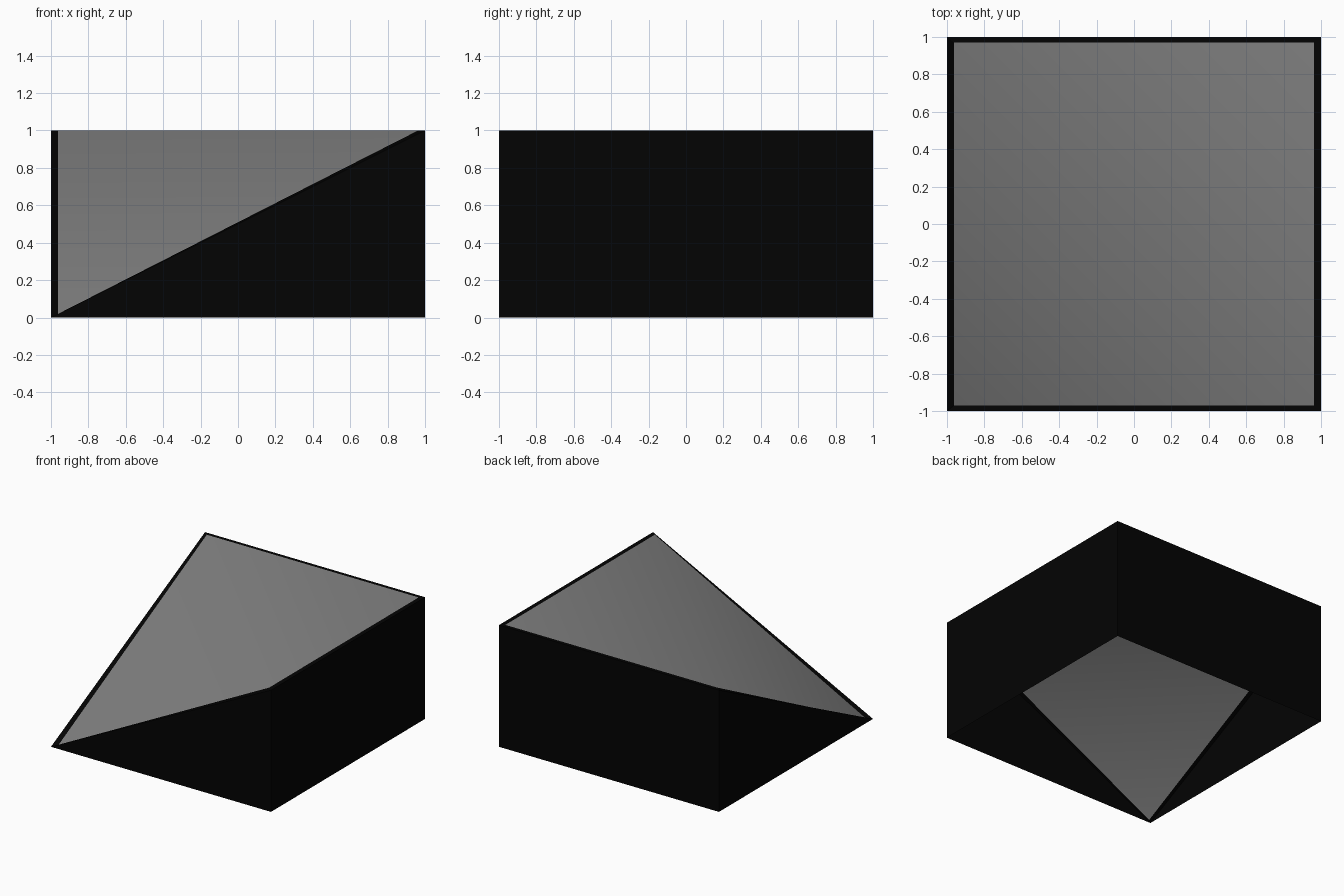
import bpy

if "Cube" in bpy.data.objects:
    bpy.data.objects.remove(bpy.data.objects["Cube"])

RIM_X, RIM_Y = 0.037, 0.03   # width of the dark rim along the roof edges


def material(name, value):
    m = bpy.data.materials.new(name)
    m.diffuse_color = (value, value, value, 1)
    m.use_nodes = True
    m.node_tree.nodes["Principled BSDF"].inputs["Base Color"].default_value = m.diffuse_color
    return m


dark = material("dark_wall", 0.001)
grey = material("grey_roof", 0.22)


def make(name, verts, faces, mat, smooth=False):
    me = bpy.data.meshes.new(name)
    me.from_pydata(verts, [], faces)
    me.materials.append(mat)
    ob = bpy.data.objects.new(name, me)
    bpy.context.collection.objects.link(ob)
    for p in me.polygons:
        p.use_smooth = smooth
    return ob


# Roof corners: front left is at the ground, the other three at full height
corners = [(-1, -1, 0), (1, -1, 1), (1, 1, 1), (-1, 1, 1)]
inner = [(x * (1 - RIM_X), y * (1 - RIM_Y), z) for x, y, z in corners]

# Roof panel: a sloped and a level triangle meeting in a diagonal ridge
make("roof_panel", inner, [(0, 1, 3), (1, 2, 3)], grey, True)

for k, side in enumerate(("front", "right", "back", "left")):
    n = (k + 1) % 4
    a, b = corners[k], corners[n]
    # Dark rim strip along this roof edge
    make(side + "_rim", [a, b, inner[n], inner[k]], [(0, 1, 2, 3)], dark)
    # Thin wall below the edge, open at the bottom; sloped sides are triangles
    loop = [(a[0], a[1], 0), (b[0], b[1], 0), b, a]
    verts = list(dict.fromkeys(loop))
    make(side + "_wall", verts, [tuple(range(len(verts)))], dark)
